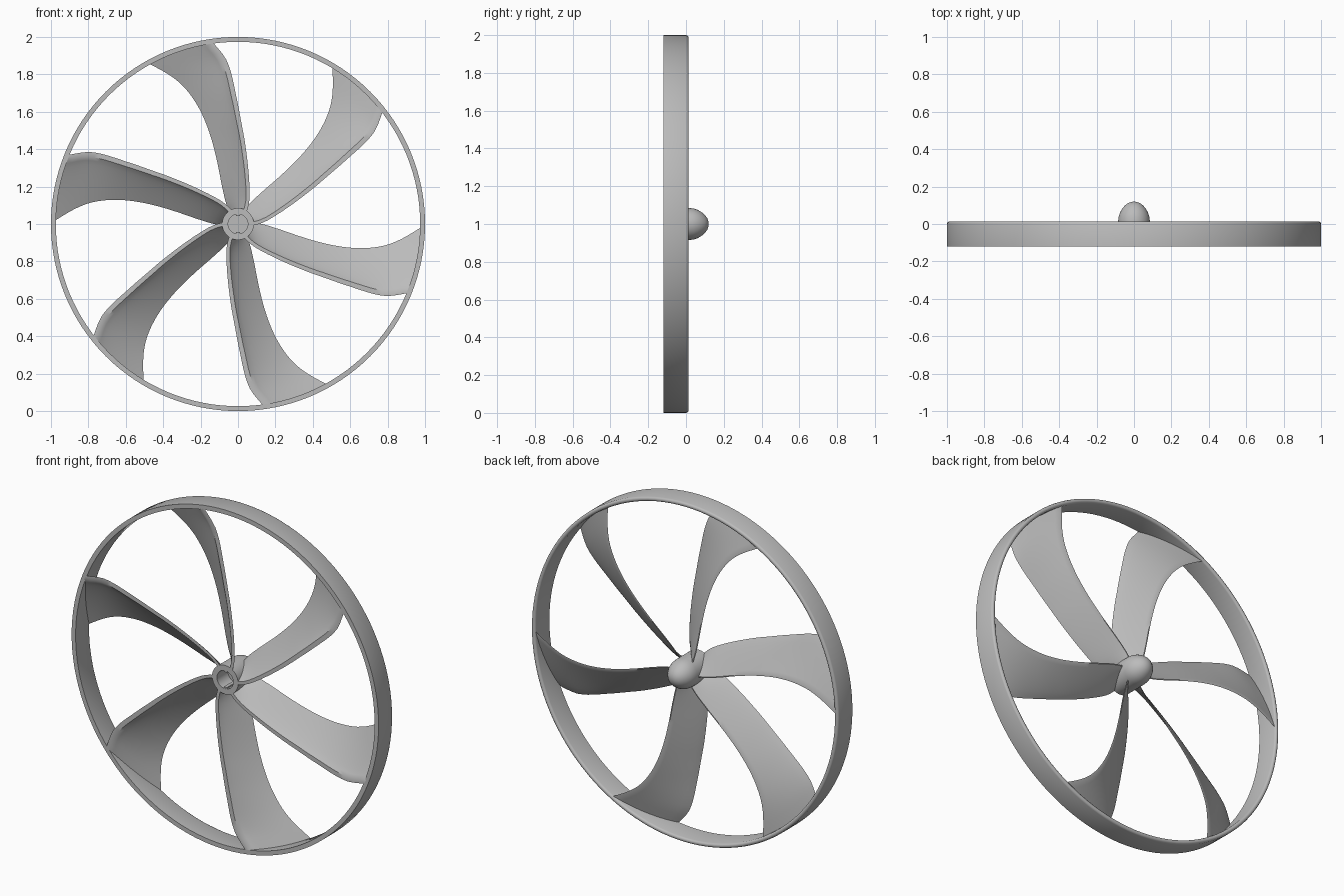
import bpy, bmesh, math
from mathutils import Vector, Matrix

if "Cube" in bpy.data.objects:
    bpy.data.objects.remove(bpy.data.objects["Cube"])

grey = bpy.data.materials.new("plain grey")
grey.use_nodes = True
colour = (0.5, 0.5, 0.5, 1)
grey.diffuse_color = colour
grey.node_tree.nodes["Principled BSDF"].inputs["Base Color"].default_value = colour


def finish(name, bm):
    bmesh.ops.remove_doubles(bm, verts=bm.verts, dist=0.0005)
    bmesh.ops.recalc_face_normals(bm, faces=bm.faces)
    mesh = bpy.data.meshes.new(name)
    bm.to_mesh(mesh)
    bm.free()
    mesh.materials.append(grey)
    obj = bpy.data.objects.new(name, mesh)
    obj.location.z = 1
    bpy.context.collection.objects.link(obj)
    bpy.ops.object.select_all(action='DESELECT')
    obj.select_set(True)
    bpy.context.view_layer.objects.active = obj
    bpy.ops.object.shade_smooth_by_angle(angle=math.radians(35))
    return obj


def revolve(name, profile, steps, closed):
    """Spin (radius, y) points around the y axis."""
    bm = bmesh.new()
    vs = [bm.verts.new((r, y, 0)) for r, y in profile]
    es = [bm.edges.new(p) for p in zip(vs, vs[1:])]
    if closed:
        es.append(bm.edges.new((vs[-1], vs[0])))
    bmesh.ops.spin(bm, geom=vs + es, cent=(0, 0, 0), axis=(0, 1, 0),
                   angle=math.tau, steps=steps, use_duplicate=False)
    return finish(name, bm)


def curve_at(points, x):
    """Smooth interpolation through (x, value) points."""
    i = max(k for k in range(len(points) - 1) if k == 0 or points[k][0] <= x)
    (x0, a), (x1, b) = points[i], points[i + 1]

    def slope(k):
        p, q = points[max(k - 1, 0)], points[min(k + 1, len(points) - 1)]
        return (q[1] - p[1]) / (q[0] - p[0])
    h = x1 - x0
    t = (x - x0) / h
    return ((2*t**3 - 3*t*t + 1) * a + (t**3 - 2*t*t + t) * h * slope(i)
            + (3*t*t - 2*t**3) * b + (t**3 - t*t) * h * slope(i + 1))


# Outer rim, with a rounded rear edge
revolve("rim", [(0.974, -0.12), (1, -0.12), (1, 0.002), (0.997, 0.009), (0.991, 0.013),
                (0.983, 0.013), (0.977, 0.009), (0.974, 0.002)], 128, True)

# Hub with a blind bore in front and a domed nose behind
revolve("hub", [(0, -0.02), (0.053, -0.02), (0.053, -0.12), (0.085, -0.12), (0.085, 0.015),
                (0.082, 0.04), (0.075, 0.061), (0.064, 0.081), (0.049, 0.099),
                (0.032, 0.112), (0.015, 0.118), (0, 0.12)], 48, False)

# Small keys inside the bore
bm = bmesh.new()
for side in (-1, 1):
    bmesh.ops.create_cube(bm, size=1, matrix=Matrix.Translation((0, -0.068, side * 0.05))
                          @ Matrix.Diagonal((0.02, 0.1, 0.012, 1)))
finish("bore_keys", bm)

# Blade edges as (radius, angle in degrees)
FRONT = [(0.06, 50), (0.1, 58), (0.2, 72), (0.32, 80.5), (0.5, 87),
         (0.66, 90.4), (0.87, 93.8), (0.98, 97.9)]
BACK = [(0.06, 129), (0.1, 123), (0.2, 114), (0.35, 108.5), (0.56, 107.6),
        (0.78, 111.3), (0.98, 119)]
ROWS, COLS = 28, 10


def section(r):
    """Closed blade outline at one radius: thick in front, thin behind."""
    front, back = (math.radians(curve_at(c, r)) for c in (FRONT, BACK))
    edge = 0.018 + 0.012 * r
    thin = 0.006
    outer, inner = [], []
    for j in range(COLS + 1):
        t = j / COLS
        angle = front + (back - thin / r - front) * t ** 1.15
        thick = thin + (edge - thin) * (1 - t)
        y = -0.12 + 0.125 * t
        for line, a in ((outer, angle), (inner, angle + thick / r)):
            line.append(Vector((r * math.cos(a), y, r * math.sin(a))))
    return outer + inner[::-1]


for n in range(6):
    bm = bmesh.new()
    turn = Matrix.Rotation(n * math.tau / 6, 3, 'Y')
    rows = [[bm.verts.new(turn @ p) for p in section(0.06 + 0.92 * i / ROWS)]
            for i in range(ROWS + 1)]
    for a, b in zip(rows, rows[1:]):
        for j in range(len(a)):
            k = (j + 1) % len(a)
            bm.faces.new((a[j], a[k], b[k], b[j]))
    # Close both ends with strips
    for row in (rows[0], rows[-1]):
        for j in range(COLS):
            bm.faces.new((row[j], row[j + 1], row[-2 - j], row[-1 - j]))
    finish(f"blade_{n + 1}", bm)
